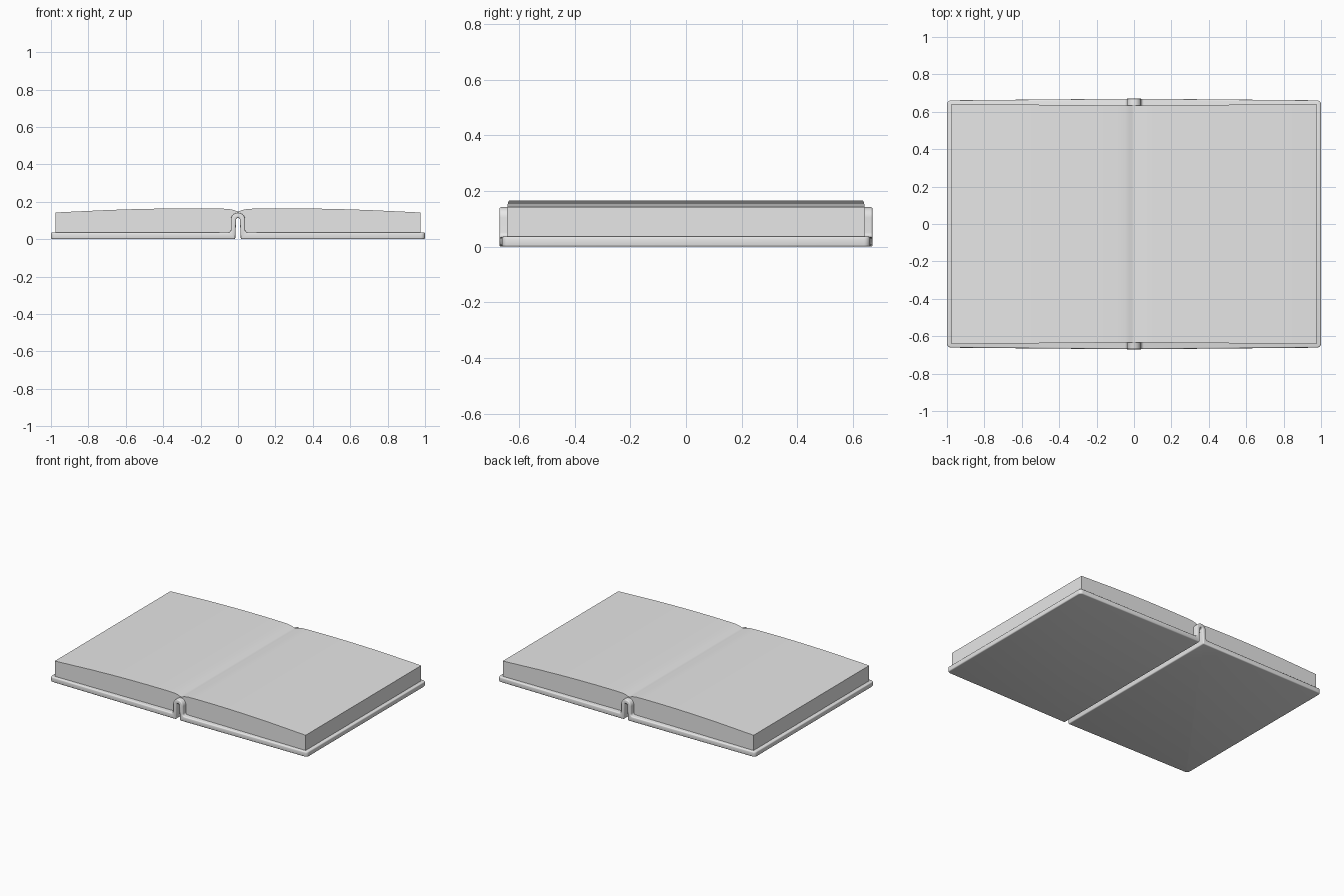
import bpy, bmesh, math

cube = bpy.data.objects.get("Cube")
if cube:
    bpy.data.objects.remove(cube, do_unlink=True)

grey = bpy.data.materials.new("plain grey")
grey.use_nodes = True
colour = (0.8, 0.8, 0.8, 1.0)
grey.diffuse_color = colour
grey.node_tree.nodes["Principled BSDF"].inputs["Base Color"].default_value = colour


def arc(cx, cz, r, a0, a1, n):
    """Points on a circular arc, angles in degrees."""
    return [(cx + r * math.cos(math.radians(a0 + (a1 - a0) * i / n)),
             cz + r * math.sin(math.radians(a0 + (a1 - a0) * i / n))) for i in range(n + 1)]


def mirrored(half):
    """Complete a left-to-centre list of points with its mirror image."""
    right = [(-x, z) for x, z in reversed(half) if abs(x) > 1e-5]
    return half + right


def extrude_profile(name, profile, half_depth, corner=0.0):
    """Sweep an x-z outline along y; half_depth(x) sets where each point ends."""
    bm = bmesh.new()
    front = [bm.verts.new((x, -half_depth(x), z)) for x, z in profile]
    back = [bm.verts.new((x, half_depth(x), z)) for x, z in profile]
    bm.faces.new(front)
    bm.faces.new(back[::-1])
    n = len(profile)
    for i in range(n):
        j = (i + 1) % n
        bm.faces.new((front[i], back[i], back[j], front[j]))
    # Round the four upright corners of the board
    if corner:
        edges = [e for e in bm.edges
                 if all(abs(abs(v.co.x) - 1) < 1e-4 for v in e.verts)
                 and abs(e.verts[0].co.z - e.verts[1].co.z) > 0.01]
        bmesh.ops.bevel(bm, geom=edges, offset=corner, segments=5,
                        profile=0.5, affect='EDGES')
    bmesh.ops.recalc_face_normals(bm, faces=bm.faces)
    mesh = bpy.data.meshes.new(name)
    bm.to_mesh(mesh)
    bm.free()
    mesh.materials.append(grey)
    obj = bpy.data.objects.new(name, mesh)
    bpy.context.collection.objects.link(obj)
    bpy.ops.object.select_all(action='DESELECT')
    obj.select_set(True)
    bpy.context.view_layer.objects.active = obj
    return obj


# Cover: two boards joined by a spine folded up into a narrow arch
outer = ([(-1.0, 0.036)]
         + arc(-0.053, 0.051, 0.015, -90, 0, 5)
         + arc(0, 0.104, 0.038, 180, 90, 8))
inner = [(-0.015, 0.0)] + arc(0, 0.104, 0.010, 180, 90, 5)
cover_outline = ([(-1.0, 0.0)] + mirrored(outer) + [(1.0, 0.0)]
                 + mirrored(inner)[::-1])
cover = extrude_profile("cover", cover_outline,
                        lambda x: 0.67 - 0.009 * abs(x), corner=0.022)
bevel = cover.modifiers.new("rounded_edges", 'BEVEL')
bevel.width = 0.007
bevel.segments = 3
bevel.limit_method = 'ANGLE'
bevel.angle_limit = math.radians(40)
bevel.use_clamp_overlap = False
bpy.ops.object.modifier_apply(modifier=bevel.name)
bpy.ops.object.shade_smooth_by_angle(angle=math.radians(35))

# Pages: gently swelling block on each side with a shallow gutter,
# cut around the spine arch along the underside
top = [(-0.975, 0.143), (-0.85, 0.149), (-0.7, 0.156), (-0.55, 0.161),
       (-0.4, 0.164), (-0.25, 0.165), (-0.1, 0.164), (-0.05, 0.162),
       (-0.025, 0.157), (-0.01, 0.151), (0, 0.149)]
under = ([(-0.975, 0.034), (-0.036, 0.034)]
         + arc(0, 0.104, 0.036, 180, 90, 6))
pages = extrude_profile("pages", mirrored(top) + mirrored(under)[::-1],
                        lambda x: 0.633 + 0.009 * abs(x))
bpy.ops.object.shade_smooth_by_angle(angle=math.radians(30))
